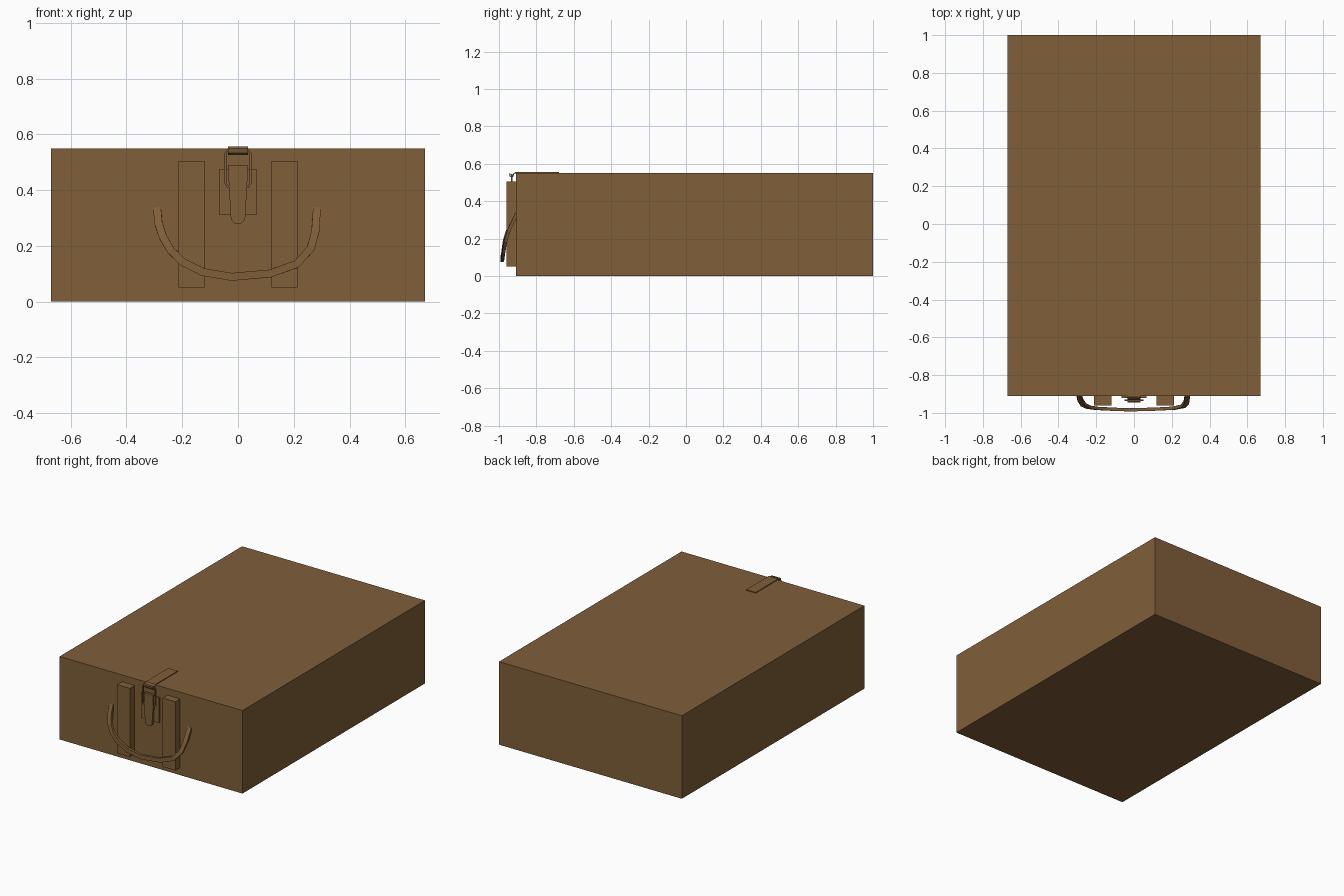
import bpy, bmesh, math
from mathutils import Vector

if "Cube" in bpy.data.objects:
    bpy.data.objects.remove(bpy.data.objects["Cube"])

brown = bpy.data.materials.new("brown")
brown.diffuse_color = (0.215, 0.112, 0.041, 1)
brown.use_nodes = True
brown.node_tree.nodes["Principled BSDF"].inputs["Base Color"].default_value = brown.diffuse_color


def finish(name, bm):
    bmesh.ops.recalc_face_normals(bm, faces=bm.faces)
    me = bpy.data.meshes.new(name)
    bm.to_mesh(me)
    bm.free()
    me.materials.append(brown)
    ob = bpy.data.objects.new(name, me)
    bpy.context.collection.objects.link(ob)
    return ob


def box(name, x0, x1, y0, y1, z0, z1):
    bm = bmesh.new()
    bmesh.ops.create_cube(bm, size=1)
    for v in bm.verts:
        v.co = Vector(((x0 + x1) / 2 + v.co.x * (x1 - x0),
                       (y0 + y1) / 2 + v.co.y * (y1 - y0),
                       (z0 + z1) / 2 + v.co.z * (z1 - z0)))
    return finish(name, bm)


def extrude(name, outline, offset):
    """Flat outline of 3D points pushed along an offset."""
    bm = bmesh.new()
    face = bm.faces.new([bm.verts.new(p) for p in outline])
    new = bmesh.ops.extrude_face_region(bm, geom=[face], use_keep_orig=True)["geom"]
    bmesh.ops.translate(bm, vec=offset, verts=[g for g in new if isinstance(g, bmesh.types.BMVert)])
    return finish(name, bm)


def sweep(name, path, half_w, half_t):
    """Rectangular section along a path; width in the front plane, thickness outward."""
    pts = [Vector(p) for p in path]
    bm = bmesh.new()
    rings = []
    for i, p in enumerate(pts):
        t = (pts[min(i + 1, len(pts) - 1)] - pts[max(i - 1, 0)]).normalized()
        side = t.cross(Vector((0, 1, 0))).normalized()
        out = side.cross(t).normalized()
        rings.append([bm.verts.new(p + side * a * half_w + out * b * half_t)
                      for a, b in ((-1, -1), (1, -1), (1, 1), (-1, 1))])
    for a, b in zip(rings, rings[1:]):
        for j in range(4):
            bm.faces.new((a[j], a[(j + 1) % 4], b[(j + 1) % 4], b[j]))
    bm.faces.new(rings[0])
    bm.faces.new(rings[-1])
    return finish(name, bm)


# Case body and the two front battens
box("case_body", -0.67, 0.67, -0.91, 1.0, 0, 0.55)
for side, label in ((-1, "left"), (1, "right")):
    xs = sorted((side * 0.12, side * 0.213))
    box("batten_" + label, xs[0], xs[1], -0.96, -0.905, 0.05, 0.505)

# Drooping strap handle
sweep("handle", [(-0.29, -0.905, 0.335), (-0.285, -0.93, 0.28), (-0.268, -0.957, 0.23),
                 (-0.24, -0.97, 0.183), (-0.198, -0.976, 0.142), (-0.125, -0.98, 0.106),
                 (-0.022, -0.984, 0.089), (0.115, -0.98, 0.101), (0.21, -0.975, 0.135),
                 (0.26, -0.965, 0.19), (0.277, -0.945, 0.25), (0.283, -0.905, 0.335)], 0.014, 0.0085)

# Latch back plate
box("latch_plate", -0.067, 0.067, -0.921, -0.905, 0.31, 0.475)

# Latch lever with rounded lower end
arc = [(0.026 * math.cos(a), -0.936, 0.304 - 0.026 * math.sin(a))
       for a in (math.pi * k / 6 for k in range(7))]
extrude("latch_lever", [(-0.034, -0.936, 0.49), (0.034, -0.936, 0.49),
                        (0.033, -0.936, 0.42)] + arc + [(-0.033, -0.936, 0.42)], (0, 0.018, 0))

# Wire loop from lever up to hook
sweep("latch_loop", [(-0.035, -0.932, 0.41), (-0.045, -0.932, 0.425), (-0.046, -0.932, 0.53),
                     (-0.037, -0.932, 0.543), (0.037, -0.932, 0.543), (0.046, -0.932, 0.53),
                     (0.045, -0.932, 0.425), (0.035, -0.932, 0.41)], 0.004, 0.004)

# Lid plate ending in an upturned catch hook over the front edge
t = 0.006
mid = [(-0.68, 0.5525), (-0.915, 0.5525), (-0.922, 0.545), (-0.926, 0.534),
       (-0.933, 0.529), (-0.94, 0.535), (-0.943, 0.549)]
upper, lower = [], []
for i, (y, z) in enumerate(mid):
    a, b = mid[max(i - 1, 0)], mid[min(i + 1, len(mid) - 1)]
    d = Vector((b[0] - a[0], b[1] - a[1])).normalized()
    n = Vector((d.y, -d.x)) * t / 2
    upper.append((-0.035, y + n.x, z + n.y))
    lower.append((-0.035, y - n.x, z - n.y))
extrude("lid_catch", upper + lower[::-1], (0.07, 0, 0))
